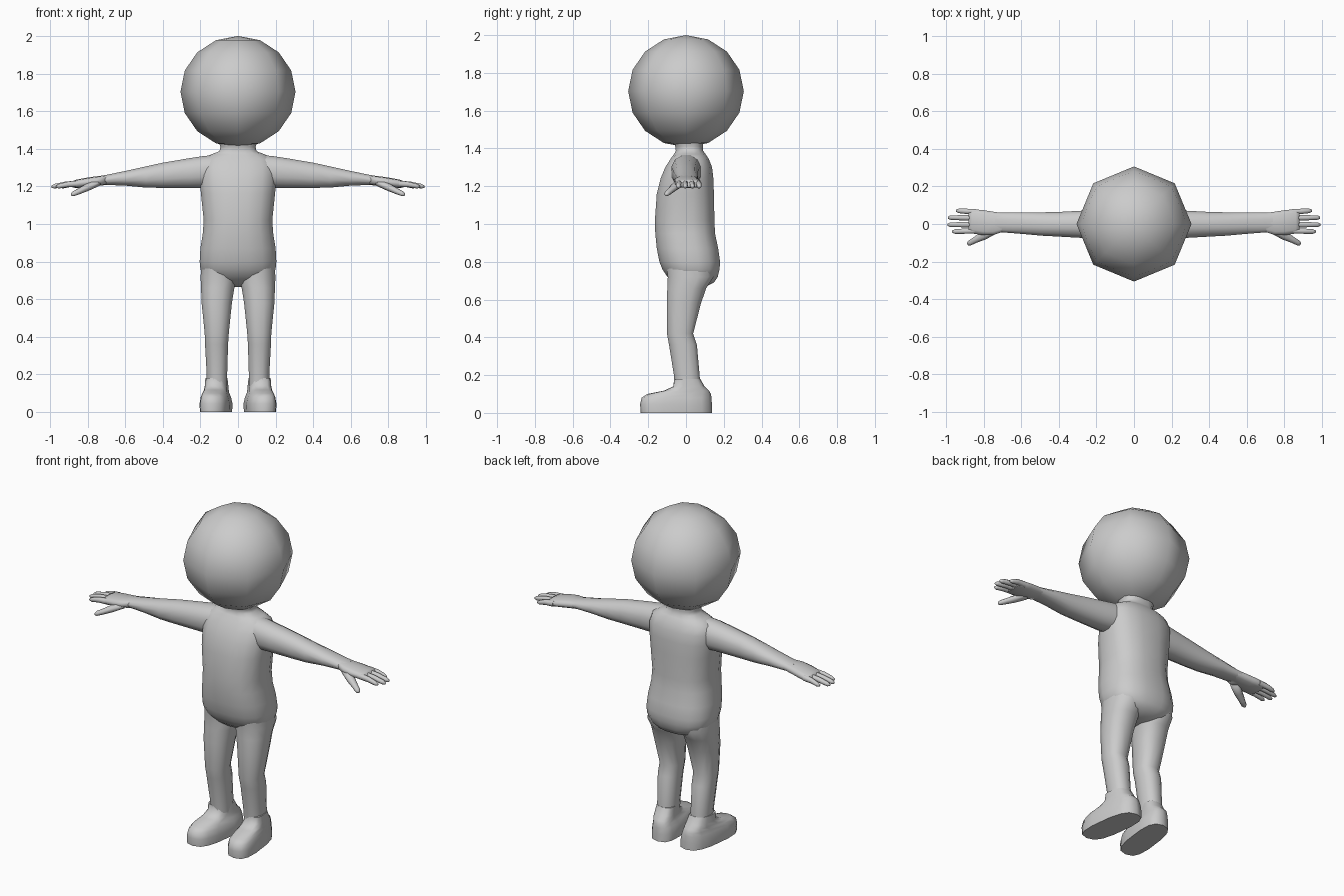
import bpy, bmesh, math
from mathutils import Vector

grey = bpy.data.materials.new("light grey")
grey.diffuse_color = (0.6, 0.6, 0.6, 1)
X, Y, Z = Vector((1, 0, 0)), Vector((0, 1, 0)), Vector((0, 0, 1))


def loft(bm, rings, u, v, n=12, power=1.0):
    """Skin rings of (centre, half size along u, half size along v), with closed ends."""
    loops = []
    for c, a, b in rings:
        loop = []
        for i in range(n):
            t = math.tau * (i + 0.5) / n
            cu, sv = math.cos(t), math.sin(t)
            cu = math.copysign(abs(cu) ** power, cu)
            sv = math.copysign(abs(sv) ** power, sv)
            loop.append(bm.verts.new(Vector(c) + u * a * cu + v * b * sv))
        loops.append(loop)
    for p, q in zip(loops, loops[1:]):
        for i in range(n):
            j = (i + 1) % n
            bm.faces.new((p[i], p[j], q[j], q[i]))
    bm.faces.new(loops[0])
    bm.faces.new(loops[-1])


def finish(bm, name, angle=75, side=1):
    for vert in bm.verts:
        vert.co.x *= side
    bmesh.ops.recalc_face_normals(bm, faces=bm.faces)
    mesh = bpy.data.meshes.new(name)
    bm.to_mesh(mesh)
    bm.free()
    mesh.materials.append(grey)
    obj = bpy.data.objects.new(name, mesh)
    bpy.context.collection.objects.link(obj)
    bpy.ops.object.select_all(action='DESELECT')
    obj.select_set(True)
    bpy.context.view_layer.objects.active = obj
    bpy.ops.object.shade_smooth_by_angle(angle=math.radians(angle))
    return obj


def upright(rows):
    """Rows of (z, x centre, x half, y front, y back) to rings."""
    return [((x, (f + b) / 2, z), h, (b - f) / 2) for z, x, h, f, b in rows]


def sideways(rows):
    """Rows of (x, y front, y back, z low, z high) to rings."""
    return [((x, (f + b) / 2, (lo + hi) / 2), (b - f) / 2, (hi - lo) / 2)
            for x, f, b, lo, hi in rows]


# Head: low-poly ball
bm = bmesh.new()
bmesh.ops.create_uvsphere(bm, u_segments=8, v_segments=8, radius=0.306)
for vert in bm.verts:
    vert.co.z = vert.co.z * 0.97 + 1.703
finish(bm, "head")

# Torso with neck
bm = bmesh.new()
loft(bm, upright([
    (0.665, 0, 0.05, -0.01, 0.10), (0.69, 0, 0.13, -0.06, 0.15),
    (0.72, 0, 0.185, -0.10, 0.170), (0.76, 0, 0.203, -0.127, 0.18),
    (0.80, 0, 0.207, -0.143, 0.183), (0.87, 0, 0.203, -0.157, 0.173),
    (0.95, 0, 0.19, -0.165, 0.156), (1.02, 0, 0.185, -0.167, 0.153),
    (1.16, 0, 0.20, -0.157, 0.15), (1.24, 0, 0.207, -0.137, 0.147),
    (1.30, 0, 0.207, -0.112, 0.14), (1.345, 0, 0.19, -0.083, 0.122),
    (1.37, 0, 0.145, -0.065, 0.105), (1.387, 0, 0.10, -0.055, 0.092),
    (1.41, 0, 0.095, -0.058, 0.09), (1.45, 0, 0.11, -0.07, 0.09)]),
    X, Y, 16, 0.78)
finish(bm, "torso")

for side, label in ((1, "left"), (-1, "right")):
    # Leg, with a slight knee bend
    bm = bmesh.new()
    loft(bm, upright([
        (0.80, 0.105, 0.09, -0.11, 0.14), (0.72, 0.103, 0.099, -0.10, 0.15),
        (0.66, 0.108, 0.091, -0.102, 0.11), (0.58, 0.113, 0.083, -0.104, 0.082),
        (0.42, 0.113, 0.066, -0.103, 0.04), (0.36, 0.114, 0.063, -0.092, 0.06),
        (0.20, 0.112, 0.056, -0.066, 0.074), (0.12, 0.112, 0.056, -0.06, 0.08)]),
        X, Y, 12, 0.85)
    finish(bm, label + "_leg", 75, side)

    # Foot, toes turned slightly outward
    bm = bmesh.new()
    loft(bm, upright([
        (0.0, 0.107, 0.079, -0.24, 0.138), (0.045, 0.107, 0.081, -0.243, 0.137),
        (0.08, 0.108, 0.074, -0.235, 0.135), (0.10, 0.110, 0.066, -0.205, 0.132),
        (0.118, 0.112, 0.062, -0.115, 0.122), (0.14, 0.112, 0.060, -0.068, 0.098),
        (0.18, 0.112, 0.057, -0.062, 0.076)]),
        X, Y, 14, 0.7)
    for vert in bm.verts:
        vert.co.x -= (vert.co.y - 0.03) * 0.12
    finish(bm, label + "_foot", 60, side)

    # Arm
    bm = bmesh.new()
    loft(bm, sideways([
        (0.10, -0.075, 0.085, 1.20, 1.372), (0.19, -0.08, 0.08, 1.19, 1.363),
        (0.26, -0.077, 0.074, 1.19, 1.352), (0.40, -0.069, 0.066, 1.19, 1.328),
        (0.49, -0.064, 0.064, 1.192, 1.308), (0.60, -0.054, 0.064, 1.203, 1.283),
        (0.70, -0.046, 0.062, 1.207, 1.262), (0.74, -0.045, 0.064, 1.208, 1.255)]),
        Y, Z, 12, 0.88)
    finish(bm, label + "_arm", 75, side)

    # Hand: palm, four fingers and a thumb
    bm = bmesh.new()
    loft(bm, sideways([
        (0.70, -0.044, 0.060, 1.208, 1.26), (0.75, -0.062, 0.068, 1.202, 1.254),
        (0.80, -0.062, 0.076, 1.196, 1.247), (0.86, -0.053, 0.082, 1.191, 1.236),
        (0.88, -0.045, 0.078, 1.195, 1.228)]), Y, Z, 10, 0.75)
    for y0, y1, tip in ((-0.036, -0.04, 0.967), (-0.003, -0.004, 0.992),
                        (0.032, 0.034, 0.99), (0.065, 0.07, 0.947)):
        mid = (0.84 + tip) / 2
        loft(bm, [((0.84, y0, 1.215), 0.016, 0.018),
                  ((mid, (y0 + y1) / 2, 1.211), 0.015, 0.016),
                  ((tip - 0.015, y1, 1.201), 0.013, 0.013),
                  ((tip, y1, 1.198), 0.006, 0.006)], Y, Z, 8)
    across = Vector((0.5, 0.866, 0))
    loft(bm, [((0.745, -0.025, 1.222), 0.032, 0.022),
              ((0.80, -0.062, 1.196), 0.025, 0.021),
              ((0.845, -0.085, 1.174), 0.018, 0.017),
              ((0.875, -0.102, 1.161), 0.015, 0.014),
              ((0.886, -0.108, 1.157), 0.007, 0.007)], across, Z, 8)
    finish(bm, label + "_hand", 75, side)
